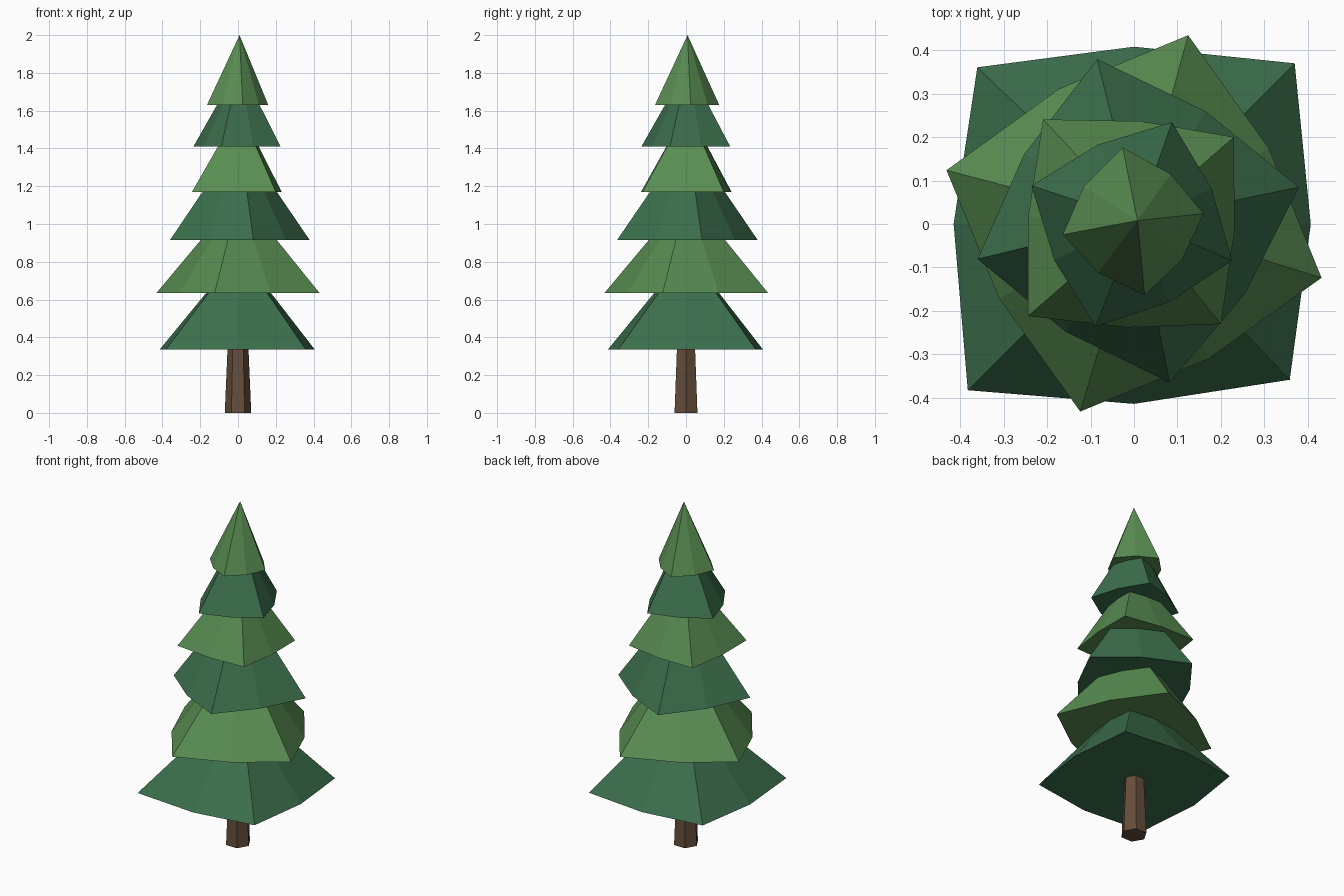
import bpy, bmesh
from math import radians, cos, sin

cube = bpy.data.objects.get("Cube")
if cube:
    bpy.data.objects.remove(cube, do_unlink=True)


def make_material(name, color):
    mat = bpy.data.materials.new(name)
    mat.use_nodes = True
    mat.diffuse_color = (*color, 1)
    mat.node_tree.nodes["Principled BSDF"].inputs["Base Color"].default_value = (*color, 1)
    return mat


dark_green = make_material("dark green", (0.045, 0.16, 0.073))
light_green = make_material("light green", (0.1, 0.27, 0.085))
brown = make_material("bark brown", (0.13, 0.075, 0.043))


def make_object(name, bm, mat):
    bmesh.ops.recalc_face_normals(bm, faces=bm.faces)
    mesh = bpy.data.meshes.new(name)
    bm.to_mesh(mesh)
    bm.free()
    mesh.materials.append(mat)
    obj = bpy.data.objects.new(name, mesh)
    bpy.context.collection.objects.link(obj)
    return obj


def make_tier(name, base, apex, angle, corners, waist, mat):
    """Flat-bottomed cone with four drooping corners and shorter points between."""
    bm = bmesh.new()
    ring = []
    for i, radius in enumerate(corners):
        between = waist * (radius + corners[(i + 1) % len(corners)]) / 2
        for r, turn in ((radius, 0), (between, 45)):
            a = radians(angle + 90 * i + turn)
            ring.append(bm.verts.new((r * cos(a), r * sin(a), base)))
    tip = bm.verts.new((0.008, 0.008, apex))
    bm.faces.new(ring)
    for i, v in enumerate(ring):
        bm.faces.new((v, ring[(i + 1) % len(ring)], tip))
    return make_object(name, bm, mat)


# Trunk: tapered hexagonal post
bm = bmesh.new()
bmesh.ops.create_cone(bm, cap_ends=True, segments=6, radius1=0.07, radius2=0.052, depth=0.42)
for v in bm.verts:
    v.co.z += 0.21
    # Put one corner of the hexagon on the x axis
    v.co.x, v.co.y = v.co.y, -v.co.x
make_object("trunk", bm, brown)

# Foliage tiers from bottom to top: base, apex, angle, corner radii, waist
tiers = [
    (0.335, 0.85, 45, (0.523, 0.51, 0.541, 0.507), 0.79),
    (0.635, 1.16, -16, (0.449, 0.452, 0.449, 0.449), 0.79),
    (0.915, 1.46, 12.6, (0.389, 0.389, 0.369, 0.374), 0.79),
    (1.17, 1.61, 41, (0.305, 0.319, 0.323, 0.305), 0.76),
    (1.41, 1.84, -20.5, (0.241, 0.25, 0.252, 0.252), 0.8),
    (1.63, 2.0, 8.5, (0.162, 0.178, 0.166, 0.166), 0.84),
]
for i, spec in enumerate(tiers):
    make_tier(f"foliage_tier_{i + 1}", *spec, light_green if i % 2 else dark_green)
